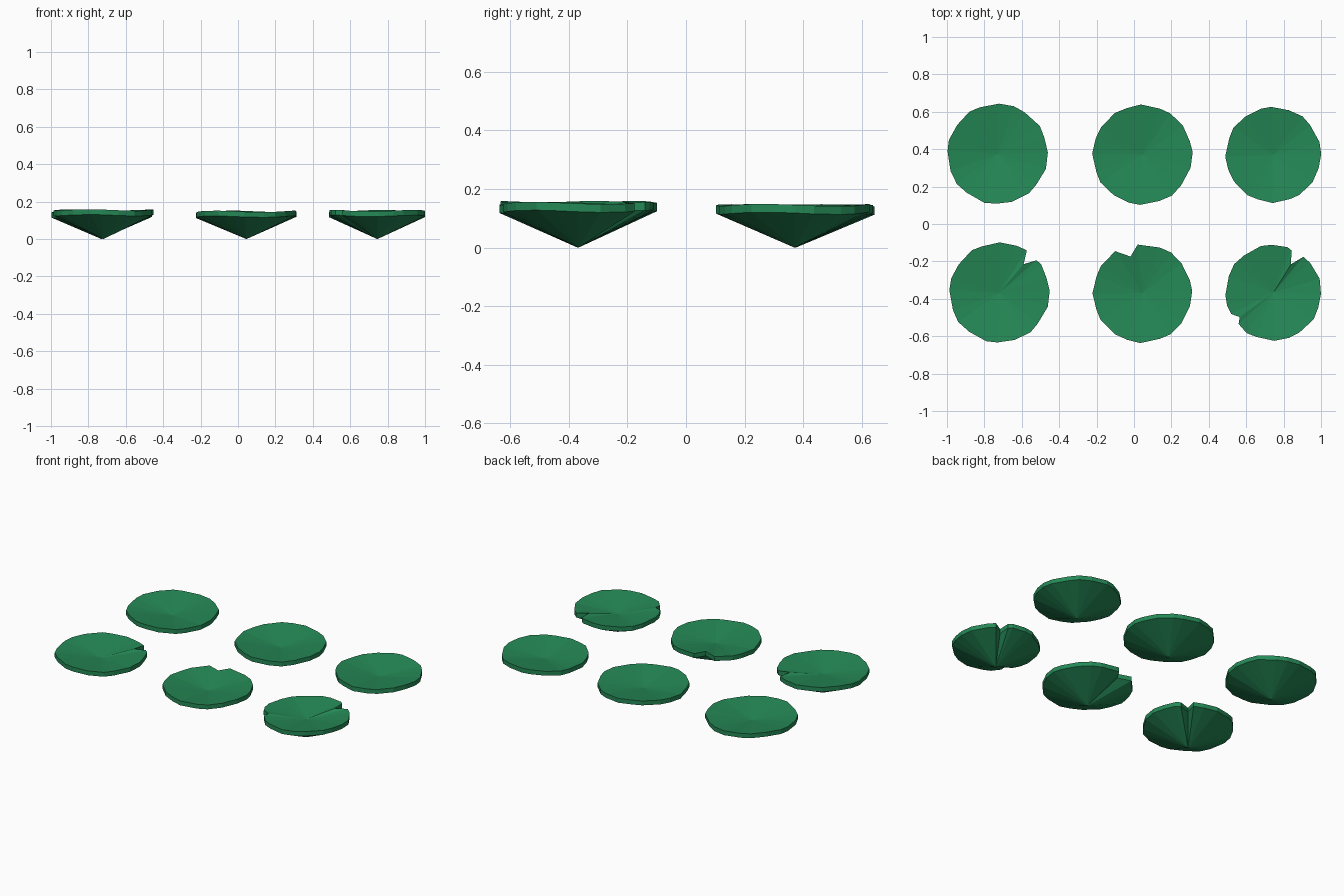
import bpy, bmesh, math

if "Cube" in bpy.data.objects:
    bpy.data.objects.remove(bpy.data.objects["Cube"])

green = bpy.data.materials.new("leaf green")
green.use_nodes = True
colour = (0.018, 0.25, 0.093, 1)
green.diffuse_color = colour
green.node_tree.nodes["Principled BSDF"].inputs["Base Color"].default_value = colour

SIDES = 20
RIM = 0.028


def outline(radius, notches, phase):
    """Polar rim points, slightly uneven, with the notches cut in."""
    points = []
    for i in range(SIDES):
        angle = 360 * i / SIDES + 3 * math.sin(2.3 * i + phase)
        if not any(n[0][0] - 5 < angle < n[-1][0] + 5 for n in notches):
            points.append((angle, radius * (1 + 0.012 * math.sin(3.7 * i + phase))))
    for notch in notches:
        points += notch
    return sorted(points)


def lily_pad(name, x, y, radius, height, notches=(), phase=0.0):
    """Shallow dished top, thin upright rim and a cone underneath."""
    bm = bmesh.new()
    top_centre = bm.verts.new((x, y, height - 0.035))
    bottom_tip = bm.verts.new((x, y, 0))
    upper, lower = [], []
    for degrees, r in outline(radius, notches, phase):
        a = math.radians(degrees)
        px, py = x + r * math.cos(a), y + r * math.sin(a)
        z = height + 0.004 * math.sin(3 * a + phase)
        upper.append(bm.verts.new((px, py, z)))
        lower.append(bm.verts.new((px, py, z - RIM)))
    for i in range(len(upper)):
        j = (i + 1) % len(upper)
        bm.faces.new((top_centre, upper[i], upper[j]))
        bm.faces.new((upper[i], lower[i], lower[j], upper[j]))
        bm.faces.new((bottom_tip, lower[j], lower[i]))
    bmesh.ops.recalc_face_normals(bm, faces=bm.faces)
    mesh = bpy.data.meshes.new(name)
    bm.to_mesh(mesh)
    bm.free()
    mesh.materials.append(green)
    bpy.context.collection.objects.link(bpy.data.objects.new(name, mesh))


# Notches as (angle, radius): edge, inner tip, edge
left_notch = [(41, 0.264), (49.5, 0.2), (57, 0.27)]
middle_notch = [(95.5, 0.261), (108, 0.206), (123, 0.268)]
right_notch = [(50, 0.25), (58, 0.18), (67, 0.246)]
small_notch = [(207, 0.252), (216, 0.222), (222, 0.25)]

# Back row: whole pads
lily_pad("back_right_pad", -0.73, 0.375, 0.268, 0.144, phase=0.5)
lily_pad("back_middle_pad", 0.045, 0.37, 0.266, 0.144, phase=1.7)
lily_pad("back_left_pad", 0.745, 0.37, 0.255, 0.145, phase=2.9)

# Front row: notched pads
lily_pad("front_right_pad", -0.72, -0.367, 0.267, 0.155, [left_notch], 0.9)
lily_pad("front_middle_pad", 0.045, -0.37, 0.264, 0.148, [middle_notch], 2.2)
lily_pad("front_left_pad", 0.745, -0.367, 0.256, 0.152, [right_notch, small_notch], 3.6)
